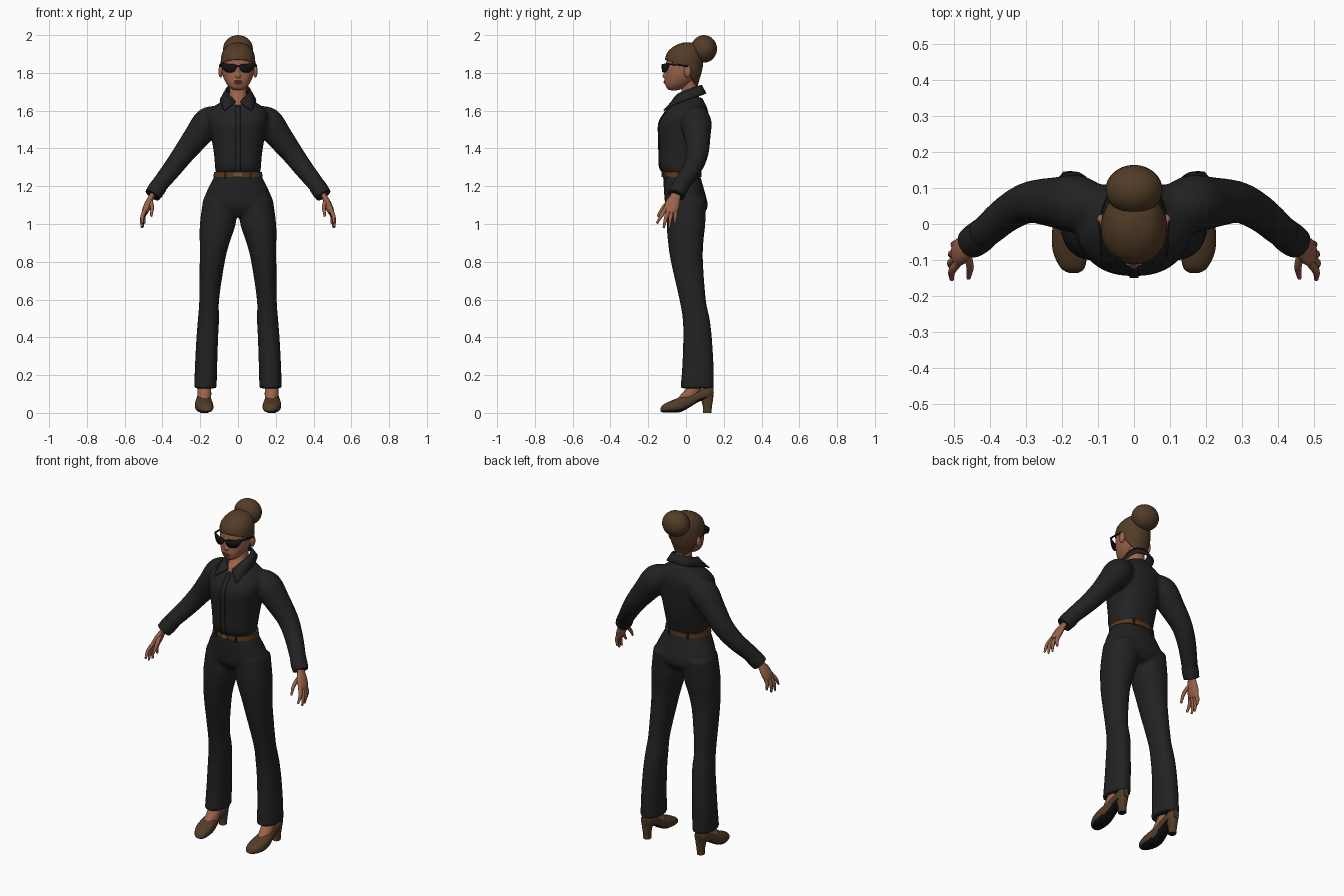
import bpy, bmesh, math
from mathutils import Vector

if "Cube" in bpy.data.objects:
    bpy.data.objects.remove(bpy.data.objects["Cube"])


def material(name, rgb):
    m = bpy.data.materials.new(name)
    m.diffuse_color = (*rgb, 1)
    m.use_nodes = True
    m.node_tree.nodes["Principled BSDF"].inputs["Base Color"].default_value = m.diffuse_color
    return m


CLOTH = material("black cloth", (0.016, 0.016, 0.017))
SKIN = material("skin", (0.33, 0.125, 0.07))
LIPS = material("lips", (0.24, 0.075, 0.05))
HAIR = material("brown hair", (0.085, 0.045, 0.02))
SHOE = material("brown shoe leather", (0.085, 0.045, 0.02))
BELT = material("belt leather", (0.10, 0.04, 0.012))
METAL = material("buckle", (0.16, 0.09, 0.03))
BLACK = material("black gloss", (0.006, 0.006, 0.007))


def spline(rows, k=4):
    """Catmull-Rom interpolation of rows of numbers."""
    out = []
    for i in range(len(rows) - 1):
        a, b, c, d = (rows[max(i - 1, 0)], rows[i], rows[i + 1], rows[min(i + 2, len(rows) - 1)])
        for s in range(k):
            t = s / k
            out.append([0.5 * (2 * q + (r - p) * t + (2 * p - 5 * q + 4 * r - w) * t * t
                               + (3 * q - p - 3 * r + w) * t ** 3) for p, q, r, w in zip(a, b, c, d)])
    return out + [list(rows[-1])]


def ring(c, u, v, n=24, e=2.0):
    pts = []
    for i in range(n):
        a = 2 * math.pi * i / n
        ca, sa = math.cos(a), math.sin(a)
        pts.append(c + u * math.copysign(abs(ca) ** (2 / e), ca) + v * math.copysign(abs(sa) ** (2 / e), sa))
    return pts


def finish(bm, name, mats, mirror=False, angle=40):
    bmesh.ops.recalc_face_normals(bm, faces=bm.faces)
    me = bpy.data.meshes.new(name)
    bm.to_mesh(me)
    bm.free()
    ob = bpy.data.objects.new(name, me)
    bpy.context.collection.objects.link(ob)
    for m in mats if isinstance(mats, list) else [mats]:
        me.materials.append(m)
    bpy.ops.object.select_all(action='DESELECT')
    ob.select_set(True)
    bpy.context.view_layer.objects.active = ob
    bpy.ops.object.shade_smooth_by_angle(angle=math.radians(angle))
    if mirror:
        ob.modifiers.new("mirror", 'MIRROR')
    return ob


def loft(bm, rings):
    vs = [[bm.verts.new(p) for p in r] for r in rings]
    n = len(vs[0])
    for a, b in zip(vs, vs[1:]):
        for i in range(n):
            bm.faces.new((a[i], a[(i + 1) % n], b[(i + 1) % n], b[i]))
    bm.faces.new(vs[0])
    bm.faces.new(vs[-1])


def stack(bm, rows, e=2.0, n=24, k=4):
    """Level rings; row = z, front y, back y, x min, x max."""
    loft(bm, [ring(Vector(((x0 + x1) / 2, (f + b) / 2, z)), Vector(((x1 - x0) / 2, 0, 0)),
                   Vector((0, (b - f) / 2, 0)), n, e) for z, f, b, x0, x1 in spline(rows, k)])


def sym(rows):
    return [(z, f, b, -w, w) for z, f, b, w in rows]


def limb(bm, rows, n=16, flat=1.0, k=4):
    """Tube along a path; row = x, y, z, radius. flat squeezes it sideways."""
    rows = spline(rows, k)
    P = [Vector(r[:3]) for r in rows]
    rings = []
    for i, p in enumerate(P):
        d = (P[min(i + 1, len(P) - 1)] - P[max(i - 1, 0)]).normalized()
        v = (Vector((0, 1, 0)) - d * d.y).normalized()
        rings.append(ring(p, d.cross(v) * rows[i][3] * flat, v * rows[i][3], n))
    loft(bm, rings)


def ball(bm, c, r, seg=24):
    vs = bmesh.ops.create_uvsphere(bm, u_segments=seg, v_segments=seg // 2, radius=1)['verts']
    for v in vs:
        v.co = Vector([c[i] + v.co[i] * r[i] for i in range(3)])


def box(bm, c, s):
    for v in bmesh.ops.create_cube(bm, size=1)['verts']:
        v.co = Vector([c[i] + v.co[i] * s[i] for i in range(3)])


def fuse(ob, voxel, smooth):
    """Blend overlapping solids into one soft surface."""
    m = ob.modifiers.new("fuse", 'REMESH')
    m.mode, m.voxel_size, m.use_smooth_shade = 'VOXEL', voxel, True
    s = ob.modifiers.new("soften", 'SMOOTH')
    s.factor, s.iterations = 0.5, smooth


def strip(name, pairs, mat, thick, mirror=True):
    """Sheet between two edges; row = x, y, z, x, y, z."""
    bm = bmesh.new()
    vs = [(bm.verts.new(p[:3]), bm.verts.new(p[3:])) for p in pairs]
    for a, b in zip(vs, vs[1:]):
        bm.faces.new((a[0], b[0], b[1], a[1]))
    ob = finish(bm, name, mat, mirror)
    s = ob.modifiers.new("thickness", 'SOLIDIFY')
    s.thickness, s.offset = thick, 0


# Shirt: torso and sleeves fused
bm = bmesh.new()
TORSO = [(1.268, -.118, .078, .117), (1.30, -.138, .084, .122), (1.36, -.141, .10, .126),
         (1.45, -.143, .115, .14), (1.53, -.143, .12, .155), (1.58, -.118, .12, .16),
         (1.62, -.086, .11, .13), (1.65, -.056, .095, .085), (1.67, -.03, .085, .062)]
stack(bm, sym(TORSO), 2.3, 32)
limb(bm, [(.09, .05, 1.575, .055), (.155, .055, 1.54, .08), (.22, .06, 1.46, .07), (.29, .06, 1.37, .058),
          (.35, .03, 1.29, .051), (.41, -.02, 1.215, .045), (.445, -.045, 1.165, .041)], 24)
fuse(finish(bm, "shirt", CLOTH, True), .009, 5)

# Cuffs
bm = bmesh.new()
limb(bm, [(.418, -.027, 1.203, .045), (.437, -.042, 1.175, .046), (.453, -.053, 1.152, .043)], 20)
finish(bm, "cuff", CLOTH, True)

# Button placket, a thin strip following the chest
strip("placket", [(-.013, f - .002, z, .013, f - .002, z) for z, f, b, w in spline(TORSO[:7])], CLOTH, .006, False)

# Folded collar
strip("collar", spline([(.012, -.075, 1.645, .072, -.118, 1.60), (.045, -.045, 1.685, .087, -.07, 1.63),
                        (.062, .01, 1.71, .092, .015, 1.66), (.045, .065, 1.73, .062, .09, 1.685),
                        (0, .08, 1.735, 0, .105, 1.69)]), CLOTH, .008)

# Trousers: hips and flared legs fused
bm = bmesh.new()
stack(bm, sym([(1.268, -.116, .072, .118), (1.22, -.119, .085, .142), (1.15, -.115, .105, .175),
               (1.09, -.106, .115, .188), (1.04, -.07, .08, .15)]), 2.2, 32)
stack(bm, [(1.13, -.10, .108, -.005, .185), (1.0, -.102, .102, .012, .202), (.9, -.095, .092, .045, .203),
           (.8, -.08, .09, .07, .203), (.6, -.035, .105, .10, .205), (.5, -.018, .125, .10, .212),
           (.4, -.015, .137, .105, .22), (.25, -.02, .146, .11, .228), (.13, -.03, .147, .113, .232)], 2.2)
fuse(finish(bm, "trousers", CLOTH, True), .009, 4)

# Belt, buckle and loops
bm = bmesh.new()
stack(bm, sym([(1.248, -.125, .083, .131), (1.274, -.124, .083, .127)]), 2.2, 40, 1)
finish(bm, "belt", BELT)
bm = bmesh.new()
box(bm, (0, -.127, 1.261), (.04, .008, .026))
finish(bm, "belt_buckle", METAL)
bm = bmesh.new()
for x, y in ((.065, -.112), (.06, .068)):
    box(bm, (x, y, 1.261), (.012, .02, .04))
finish(bm, "belt_loops", CLOTH, True)

# Neck
bm = bmesh.new()
stack(bm, sym([(1.59, -.06, .07, .06), (1.63, -.077, .07, .055), (1.66, -.055, .07, .05),
               (1.70, -.025, .065, .046), (1.78, -.02, .062, .047)]))
finish(bm, "neck", SKIN)

# Head with nose, fused
bm = bmesh.new()
stack(bm, sym([(1.708, -.088, -.04, .022), (1.722, -.104, -.01, .044), (1.75, -.109, .035, .066),
               (1.79, -.107, .065, .082), (1.84, -.106, .08, .086), (1.88, -.101, .08, .083),
               (1.92, -.08, .07, .065), (1.945, -.03, .04, .03)]), 2.2, 32)
ball(bm, (0, -.110, 1.785), (.015, .016, .014))
ball(bm, (0, -.103, 1.808), (.010, .014, .034))
ball(bm, (0, -.108, 1.752), (.022, .009, .014))
fuse(finish(bm, "head", SKIN), .005, 4)
bm = bmesh.new()
ball(bm, (0, -.111, 1.756), (.022, .008, .004))
ball(bm, (0, -.111, 1.748), (.019, .008, .005))
finish(bm, "lips", LIPS)
bm = bmesh.new()
ball(bm, (.092, .008, 1.808), (.012, .02, .033), 16)
finish(bm, "ear", SKIN, True)

# Hair shell trimmed along the hairline
bm = bmesh.new()
stack(bm, sym([(1.72, -.09, .06, .06), (1.76, -.112, .07, .078), (1.80, -.115, .082, .09),
               (1.85, -.114, .091, .092), (1.90, -.104, .09, .086), (1.93, -.078, .085, .070),
               (1.95, -.045, .065, .048), (1.962, -.01, .04, .012)]), 2.1, 40)
lines = [(1.83, -.36), (1.83, -1.8)]
for z, s in lines:
    bmesh.ops.bisect_plane(bm, geom=bm.verts[:] + bm.edges[:] + bm.faces[:], plane_co=(0, 0, z), plane_no=(0, -s, 1))
low = [f for f in bm.faces if all(f.calc_center_median().z < z + s * f.calc_center_median().y for z, s in lines)]
bmesh.ops.delete(bm, geom=low, context='FACES')
h = finish(bm, "hair", HAIR).modifiers.new("thickness", 'SOLIDIFY')
h.thickness = .012
bm = bmesh.new()
ball(bm, (0, .095, 1.927), (.079, .069, .073), 32)
finish(bm, "hair_bun", HAIR)

# Sunglasses: curved lenses with bridge, and temples
cols = [(0, 1.832, 1.840), (.008, 1.828, 1.842), (.015, 1.812, 1.845), (.03, 1.803, 1.847),
        (.05, 1.801, 1.848), (.07, 1.810, 1.850), (.083, 1.828, 1.853), (.09, 1.842, 1.852)]
strip("sunglasses", [(x, -.126 + 4.5 * x * x, b, x, -.126 + 4.5 * x * x, t) for x, b, t in spline(cols, 2)], BLACK, .006)
strip("temple", [(.09, -.09, 1.842, .09, -.09, 1.851), (.096, -.03, 1.837, .096, -.03, 1.845),
                 (.098, .01, 1.83, .098, .01, 1.838)], BLACK, .005)

# Hands: palm, fingers and thumb
bm = bmesh.new()
limb(bm, [(.440, -.043, 1.18, .026), (.458, -.056, 1.145, .028), (.474, -.07, 1.11, .038),
          (.488, -.08, 1.075, .038), (.494, -.084, 1.058, .03)], 16, .5)
for root, mid, tip in (((.486, -.106, 1.085), (.505, -.13, 1.045), (.506, -.152, 1.008)),
                       ((.488, -.09, 1.075), (.508, -.107, 1.03), (.509, -.117, .985)),
                       ((.488, -.073, 1.072), (.506, -.083, 1.03), (.505, -.088, .986)),
                       ((.485, -.056, 1.075), (.499, -.057, 1.04), (.496, -.058, 1.008)),
                       ((.465, -.075, 1.13), (.455, -.118, 1.09), (.459, -.148, 1.045))):
    limb(bm, [(*root, .0115), (*mid, .0105), (*tip, .006)], 10)
    ball(bm, tip, (.007, .007, .007), 10)
finish(bm, "hand", SKIN, True, 60)

# Feet inside the shoes
bm = bmesh.new()
limb(bm, [(.178, .07, .2, .035), (.178, .045, .13, .036), (.178, .01, .085, .036), (.178, -.03, .05, .03)])
finish(bm, "foot", SKIN, True)

# Heeled shoes; faces that look down are the dark sole
bm = bmesh.new()
SHOES = [(-.136, .008, .022, .012, .168), (-.122, .003, .043, .033, .17), (-.08, .001, .064, .047, .177),
         (-.03, .004, .083, .047, .181), (.02, .03, .098, .04, .181), (.07, .06, .118, .035, .179),
         (.12, .075, .14, .033, .178), (.146, .088, .135, .018, .178)]
loft(bm, [ring(Vector((x, y, (b + t) / 2)), Vector((w, 0, 0)), Vector((0, 0, (t - b) / 2)), 24, 2.5)
          for y, b, t, w, x in spline(SHOES)])
stack(bm, [(.11, .07, .147, .147, .209), (.07, .08, .143, .153, .203), (.03, .09, .137, .158, .198),
           (0, .09, .134, .158, .198)], 2.6)
bmesh.ops.recalc_face_normals(bm, faces=bm.faces)
bm.normal_update()
for f in bm.faces:
    f.material_index = int(f.normal.z < -.6)
finish(bm, "shoe", [SHOE, BLACK], True)
